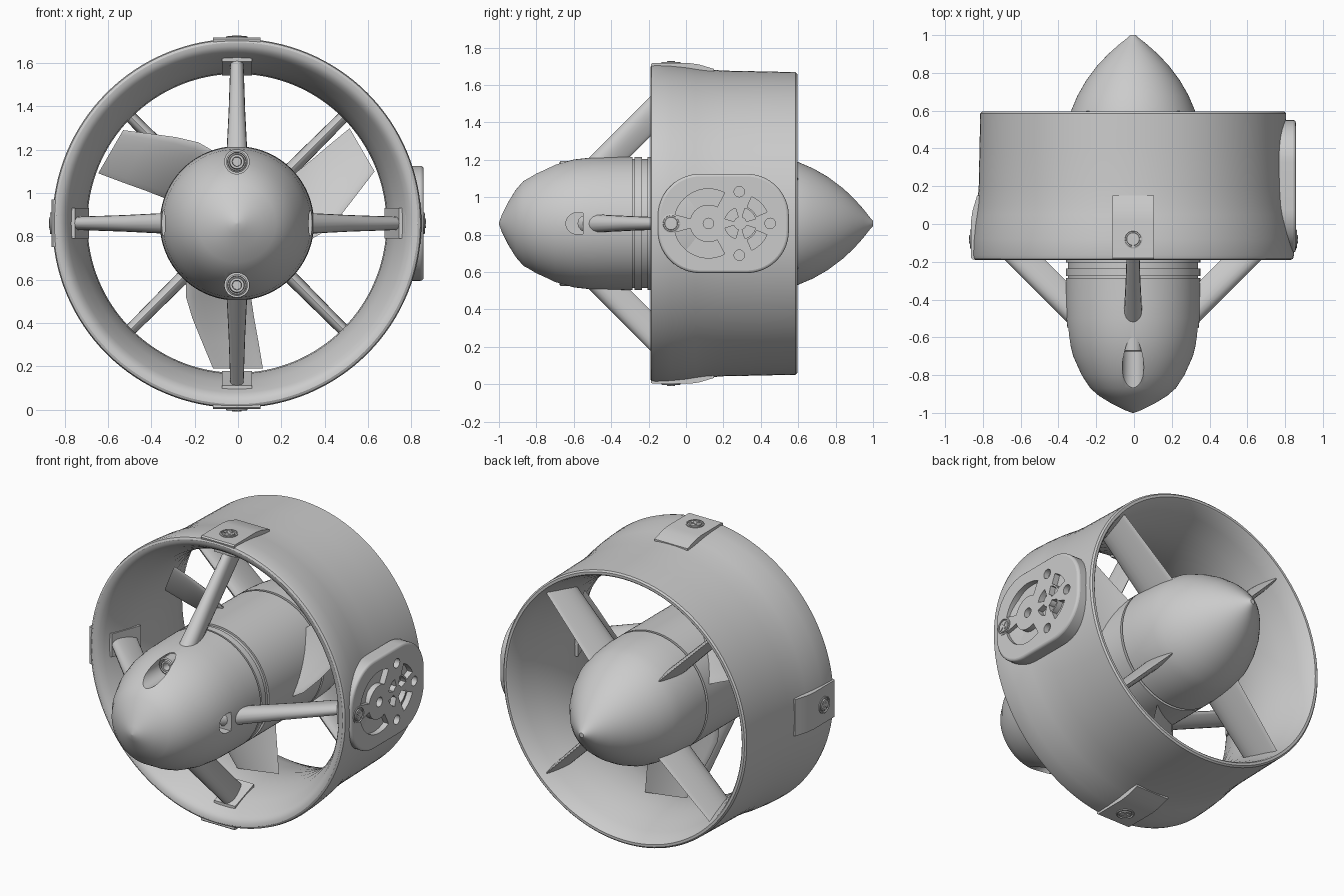
import bpy, bmesh
from math import sin, cos, pi, radians
from mathutils import Matrix, Vector

if "Cube" in bpy.data.objects:
    bpy.data.objects.remove(bpy.data.objects["Cube"])

CENTRE = Vector((-0.005, 0, 0.86))   # thruster axis runs along y through this point


def rot(deg):
    return Matrix.Rotation(radians(deg), 4, 'Y')


def finish(name, bm, matrix=Matrix(), angle=32):
    bmesh.ops.recalc_face_normals(bm, faces=bm.faces)
    bm.transform(matrix)
    me = bpy.data.meshes.new(name)
    bm.to_mesh(me)
    bm.free()
    ob = bpy.data.objects.new(name, me)
    ob.location = CENTRE
    bpy.context.collection.objects.link(ob)
    bpy.ops.object.select_all(action='DESELECT')
    ob.select_set(True)
    bpy.context.view_layer.objects.active = ob
    bpy.ops.object.shade_smooth_by_angle(angle=radians(angle))
    return ob


def loft(bm, sections, loop=False):
    rings = [[bm.verts.new(p) for p in s] for s in sections]
    pairs = list(zip(rings, rings[1:])) + ([(rings[-1], rings[0])] if loop else [])
    for a, b in pairs:
        for i in range(len(a)):
            j = (i + 1) % len(a)
            bm.faces.new((a[i], a[j], b[j], b[i]))
    if not loop:
        bm.faces.new(rings[0])
        bm.faces.new(rings[-1])


def lathe(name, profile, loop=False, n=96, matrix=Matrix()):
    bm = bmesh.new()
    loft(bm, [[(r * cos(2 * pi * k / n), y, r * sin(2 * pi * k / n)) for k in range(n)]
              for y, r in profile], loop)
    return finish(name, bm, matrix)


def prism(bm, pts, x0, x1):
    loft(bm, [[(x, y, z) for y, z in pts] for x in (x0, x1)])


def foil(lead, trail, t, z, n=20):
    """Teardrop section in the x-y plane at height z."""
    a, b = Vector(lead), Vector(trail)
    d = (b - a) / 2
    nrm = Vector((-d.y, d.x)).normalized()
    out = []
    for k in range(n):
        q = 2 * pi * k / n
        p = (a + b) / 2 - d * cos(q) + nrm * t * sin(q) * (0.75 + 0.4 * cos(q))
        out.append((p.x, p.y, z))
    return out


def arc(cy, cz, r, a0, a1, n=14):
    return [(cy + r * cos(radians(a0 + (a1 - a0) * k / n)),
             cz + r * sin(radians(a0 + (a1 - a0) * k / n))) for k in range(n + 1)]


def sector(cy, r0, r1, a0, a1):
    return arc(cy, 0, r1, a0, a1) + arc(cy, 0, r0, a1, a0)


def cut(ob, bm):
    cutter = finish("cutter", bm)
    cutter.hide_render = True
    bpy.context.view_layer.objects.active = ob
    mod = ob.modifiers.new("cut", 'BOOLEAN')
    mod.operation, mod.solver, mod.object = 'DIFFERENCE', 'EXACT', cutter
    bpy.ops.object.modifier_apply(modifier=mod.name)
    bpy.data.objects.remove(cutter)
    bpy.ops.object.select_all(action='DESELECT')
    ob.select_set(True)
    bpy.ops.object.shade_smooth_by_angle(angle=radians(32))


def screw(name, matrix, cross=True):
    """Screw head facing +z."""
    bm = bmesh.new()
    prof = [(-.03, .05), (.004, .05), (.006, .043), (-.004, .041), (-.004, .036), (.006, .033)]
    prof += [(.007, .001)] if cross else [(.006, .022), (-.012, .020), (-.012, .001)]
    loft(bm, [[(r * cos(pi * k / 16), r * sin(pi * k / 16), h) for k in range(32)] for h, r in prof])
    if cross:
        for a in (45, 135):
            bmesh.ops.create_cube(bm, size=1, matrix=Matrix.Translation((0, 0, .006))
                                  @ Matrix.Rotation(radians(a), 4, 'Z')
                                  @ Matrix.Diagonal((.05, .012, .008, 1)))
    return finish(name, bm, matrix)


# Duct: flared inlet, throat, widening outlet
lathe("duct", [(-.19, .835), (-.188, .818), (-.175, .797), (-.15, .78), (-.1, .755), (-.05, .733),
               (0, .715), (.1, .695), (.2, .69), (.3, .697), (.4, .718), (.5, .747), (.588, .778),
               (.595, .785), (.595, .80), (.586, .809), (.4, .813), (.2, .817), (.1, .825),
               (.05, .832), (0, .84), (-.08, .848), (-.165, .852), (-.184, .847)], loop=True, n=128)

# Nose body with bolt pockets and side slots
nose = lathe("nose_body", [(-1, .004), (-.985, .045), (-.95, .115), (-.91, .18), (-.87, .226),
                           (-.8, .272), (-.7, .317), (-.6, .342), (-.5, .353), (-.4, .355), (-.285, .356)])
bm = bmesh.new()
for z in (-.285, .285):
    loft(bm, [[(.057 * cos(pi * k / 16), y, z + .057 * sin(pi * k / 16)) for k in range(32)]
              for y in (-1.05, -.6)])
for s in (-1, 1):
    prism(bm, arc(-.585, 0, .057, 90, 270) + [(-.55, -.057), (-.55, .057)], s * .24, s * .5)
cut(nose, bm)
for name, z in (("upper", .285), ("lower", -.285)):
    screw(name + "_nose_bolt", Matrix.Translation((0, -.66, z)) @ Matrix.Rotation(pi / 2, 4, 'X')
          @ Matrix.Diagonal((1, 1, 2.5, 1)), cross=False)

# Motor collar, rotor hub and tail cone, separated by narrow grooves
lathe("motor_collar", [(-.30, .345), (-.275, .345), (-.275, .356), (-.235, .356), (-.235, .345), (-.2, .345)])
lathe("rotor_hub", [(-.24, .34), (-.205, .34), (-.205, .356), (.305, .356), (.305, .34), (.34, .34)])
lathe("tail_cone", [(.32, .356), (.4, .355), (.47, .350), (.54, .341), (.6, .328), (.68, .294),
                    (.76, .248), (.84, .188), (.9, .131), (.95, .075), (.985, .03), (1, .014)])

# Three propeller blades
for i in range(3):
    bm = bmesh.new()
    loft(bm, [foil((-.235, .02), (.03, .28), .020, -.22),
              foil((-.235, .04), (.065, .27), .018, -.34),
              foil((-.205, .08), (.08, .255), .014, -.44),
              foil((-.16, .12), (.1, .24), .010, -.55),
              foil((-.11, .155), (.12, .225), .006, -.67)])
    finish(f"propeller_blade_{i + 1}", bm, rot(120 * i))

# Four swept front struts with foot plates, four rear stators
for i, side in enumerate(("top", "right", "bottom", "left")):
    bm = bmesh.new()
    loft(bm, [foil((0, r - .87), (0, r - .655), t, r) for r, t in ((.29, .06), (.52, .046), (.765, .036))])
    finish(side + "_front_strut", bm, rot(90 * i), 45)

    bm = bmesh.new()
    prism(bm, [(-.12, .748), (.06, .682), (.06, .73), (-.12, .79)], -.07, .07)
    finish(side + "_strut_foot", bm, rot(90 * i))

    bm = bmesh.new()
    loft(bm, [foil((0, .34), (0, .605), .04, .26), foil((0, .33), (0, .56), .032, .765)])
    finish(f"rear_stator_{i + 1}", bm, rot(45 + 90 * i), 45)

    # Screw boss on every side except the right, which has the mounting pad
    if side != "right":
        bm = bmesh.new()
        prism(bm, [(-.182, .82), (-.188, .85), (-.18, .857), (.02, .857), (.07, .85), (.12, .835),
                   (.15, .826), (.15, .79), (.0, .79)], -.11, .11)
        finish(side + "_screw_boss", bm, rot(90 * i))
    screw(side + "_screw", rot(90 * i) @ Matrix.Translation((0, -.08, .858 if side != "right" else .862)))

# Mounting pad with rounded outline
bm = bmesh.new()
outline = []
for sy, sz, a in ((1, 1, 0), (-1, 1, 90), (-1, -1, 180), (1, -1, 270)):
    outline += arc(.2 + sy * .125, sz * .04, .225, a, a + 90)
prism(bm, outline, .772, .862)
pad = finish("mounting_pad", bm)
bev = pad.modifiers.new("bevel", 'BEVEL')
bev.width, bev.segments, bev.limit_method = .014, 3, 'ANGLE'
bpy.ops.object.modifier_apply(modifier=bev.name)

# Pad pockets: ring halves, spoke pockets and holes
bm = bmesh.new()
pockets = [sector(.12, .1, .185, 62, 165), sector(.12, .1, .185, 195, 298)]
for a in (45, 135, 225, 315):
    pockets.append(sector(.29, .035, .085, a - 28, a + 28))
for a in (45, 315):
    pockets.append(sector(.29, .095, .155, a - 22, a + 22))
for cy, cz in ((.285, .17), (.285, -.17), (.45, 0), (.12, 0)):
    pockets.append(arc(cy, cz, .028, 0, 342, 19))
for p in pockets:
    prism(bm, p, .828, .9)
cut(pad, bm)
